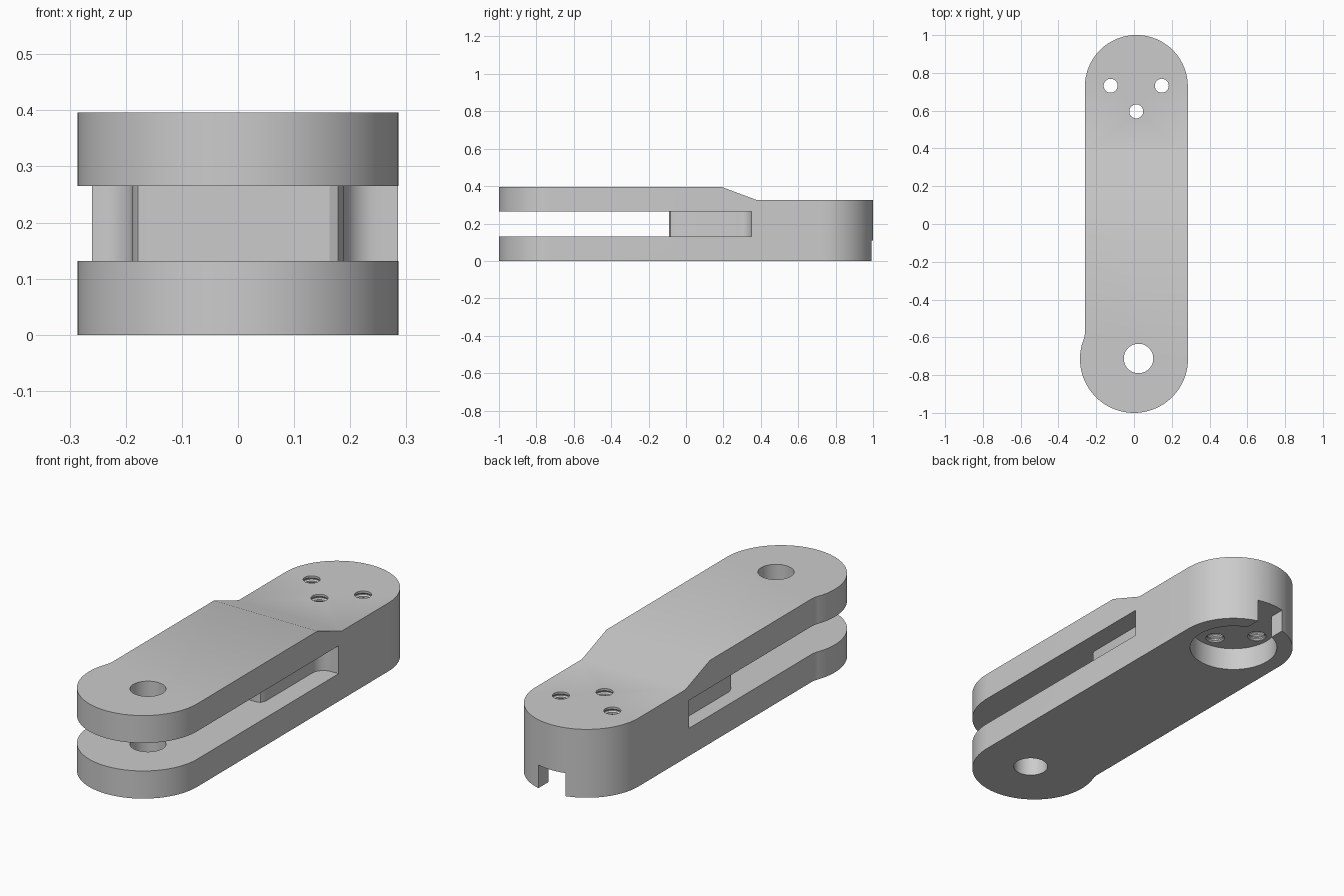
import bpy, bmesh
from math import cos, sin, pi, radians, sqrt, atan2
from mathutils import Vector

if "Cube" in bpy.data.objects:
    bpy.data.objects.remove(bpy.data.objects["Cube"])


def arc(cx, cy, r, a0, a1, n):
    """Points on an arc, angles in degrees."""
    return [(cx + r * cos(radians(a0 + (a1 - a0) * i / n)),
             cy + r * sin(radians(a0 + (a1 - a0) * i / n))) for i in range(n + 1)]


def prism(name, pts, lo, hi, place=lambda u, v, w: (u, v, w)):
    """Extrude a closed outline between two levels."""
    bm = bmesh.new()
    face = bm.faces.new([bm.verts.new(place(u, v, lo)) for u, v in pts])
    new = bmesh.ops.extrude_face_region(bm, geom=[face])["geom"]
    shift = Vector(place(0, 0, hi)) - Vector(place(0, 0, lo))
    bmesh.ops.translate(bm, vec=shift, verts=[g for g in new if isinstance(g, bmesh.types.BMVert)])
    return finish(name, bm)


def lathe(name, x, y, profile, n=32):
    """Closed solid turned about a vertical axis from (radius, z) pairs."""
    bm = bmesh.new()
    rings = [[bm.verts.new((x + r * cos(2 * pi * i / n), y + r * sin(2 * pi * i / n), z))
              for i in range(n)] for r, z in profile]
    for a, b in zip(rings, rings[1:]):
        for i in range(n):
            j = (i + 1) % n
            bm.faces.new((a[i], a[j], b[j], b[i]))
    bm.faces.new(rings[0])
    bm.faces.new(rings[-1])
    return finish(name, bm)


def finish(name, bm):
    bmesh.ops.recalc_face_normals(bm, faces=bm.faces)
    mesh = bpy.data.meshes.new(name)
    bm.to_mesh(mesh)
    bm.free()
    ob = bpy.data.objects.new(name, mesh)
    bpy.context.collection.objects.link(ob)
    return ob


# Arm outline: round rear end, larger front end with a blended bump on the left
CX, CY, R = 0.0125, 0.728, 0.2725
FY, FR, FIL = -0.714, 0.286, 0.12
fx = -0.26 - FIL
fy = FY + sqrt((FR + FIL) ** 2 - fx ** 2)
meet = atan2(fy - FY, fx) * 180 / pi
outline = arc(CX, CY, R, 0, 180, 48)
outline += arc(fx, fy, FIL, 0, meet - 180, 8)
outline += arc(0, FY, FR, meet, 360, 56)[1:]
arm = prism("link_arm", outline, 0, 0.396)

cutters = []

# Step down to the lower rear top
step = [(0.19, 0.396), (0.377, 0.326), (1.2, 0.326), (1.2, 0.6), (0.19, 0.6)]
cutters.append(prism("step_cutter", step, -0.5, 0.5, lambda u, v, w: (w, u, v)))

# Fork slot, leaving a central stop block with relieved sides
side = [(0.163, -0.09), (0.178, -0.083), (0.188, -0.06)]
side += arc(0.248, 0.29, 0.06, 180, 90, 8) + [(0.5, 0.35), (0.5, -1.2)]
slot = side + [(-x, y) for x, y in reversed(side)]
cutters.append(prism("slot_cutter", slot, 0.132, 0.265))

# Pivot hole
cutters.append(lathe("pivot_cutter", 0.024, -0.712, [(0.078, -0.1), (0.078, 0.6)], 48))

# Round pocket underneath, with a notch through the rear wall
cutters.append(lathe("pocket_cutter", CX, CY, [(0.2, -0.1), (0.2, 0.11)], 64))
w = 0.072
notch = [(CX - w, 0.8), (CX + w, 0.8), (CX + w, 1.2), (CX - w, 1.2)]
cutters.append(prism("notch_cutter", notch, -0.12, 0.11))

# Three threaded holes
pitch = 0.022
thread = [(0.037, 0.09)]
for k in range(10):
    z = 0.1 + k * pitch
    thread += [(0.037, z + 0.003), (0.043, z + 0.009), (0.043, z + 0.012), (0.037, z + 0.018)]
thread.append((0.037, 0.4))
for x, y in ((-0.124, 0.732), (0.147, 0.732), (0.012, 0.596)):
    cutters.append(lathe("thread_cutter", x, y, thread, 24))

for c in cutters:
    m = arm.modifiers.new(c.name, "BOOLEAN")
    m.operation = "DIFFERENCE"
    m.solver = "EXACT"
    m.object = c

# Bake the cuts, remove the helpers, smooth the curved walls
bpy.context.view_layer.objects.active = arm
bpy.ops.object.select_all(action="DESELECT")
arm.select_set(True)
for m in list(arm.modifiers):
    bpy.ops.object.modifier_apply(modifier=m.name)
for c in cutters:
    bpy.data.objects.remove(c, do_unlink=True)
bpy.ops.object.shade_smooth_by_angle(angle=radians(25))
